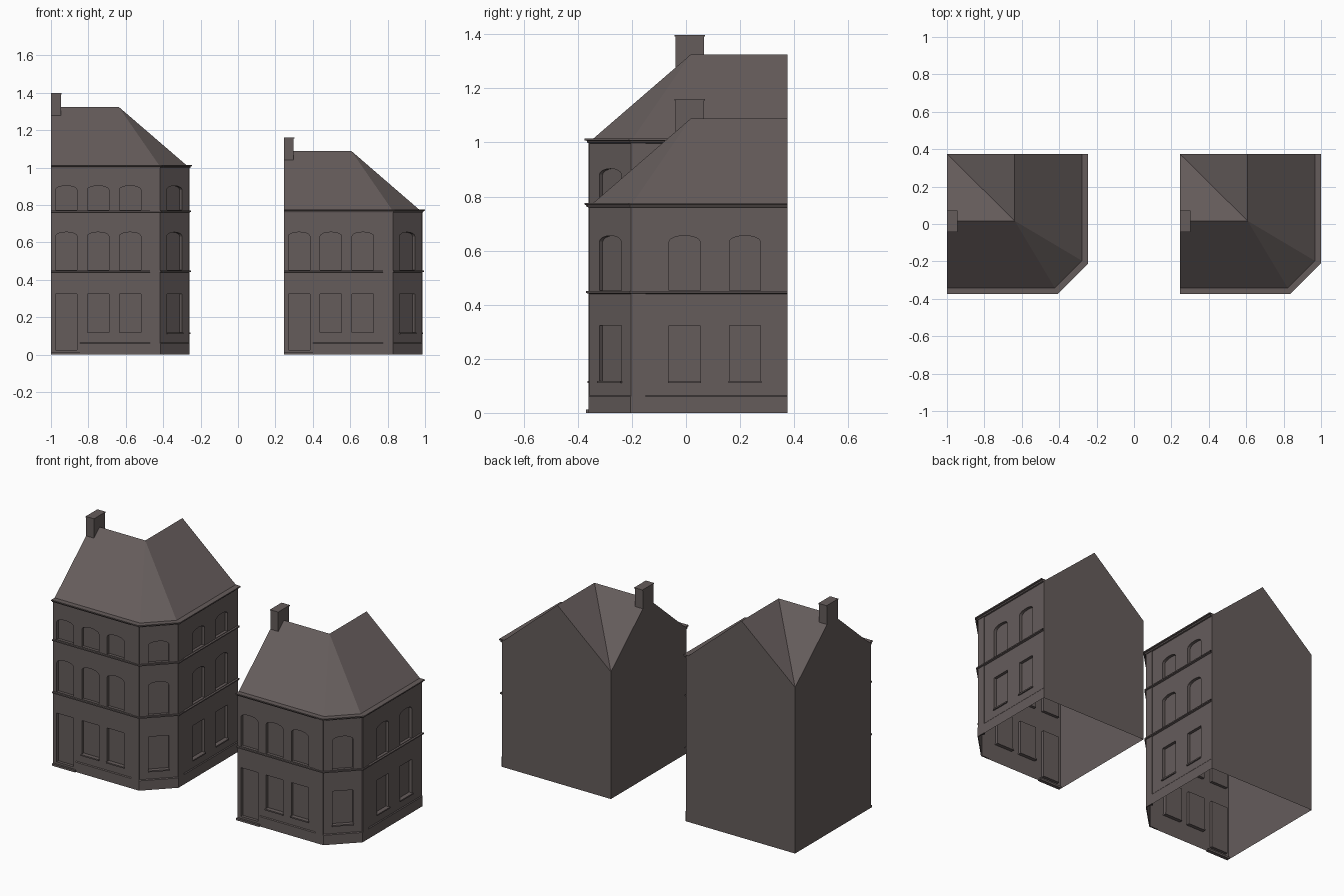
import bpy, bmesh, math
from mathutils import Vector

cube = bpy.data.objects.get("Cube")
if cube:
    bpy.data.objects.remove(cube)

FRONT, BACK = -0.357, 0.375
CHAMFER_X, SIDE_X, CHAMFER_Y = 0.583, 0.737, -0.203
MITRE = math.tan(math.pi / 8)
UP = Vector((0, 0, 1))

stone = bpy.data.materials.new("dark_stone")
stone.use_nodes = True
COLOUR = (0.13, 0.107, 0.105, 1)
stone.diffuse_color = COLOUR
stone.node_tree.nodes["Principled BSDF"].inputs["Base Color"].default_value = COLOUR


def finish(name, bm):
    mesh = bpy.data.meshes.new(name)
    bm.to_mesh(mesh)
    bm.free()
    mesh.materials.append(stone)
    ob = bpy.data.objects.new(name, mesh)
    bpy.context.collection.objects.link(ob)
    return ob


def outline(x0, d, start=0):
    """Street side of the plan, pushed outward by d."""
    return [(x0 + start, FRONT - d), (x0 + CHAMFER_X + MITRE * d, FRONT - d),
            (x0 + SIDE_X + d, CHAMFER_Y - MITRE * d), (x0 + SIDE_X + d, BACK)]


def moulding(name, x0, profile, start=0):
    """Sweep an (offset, height) profile along the street walls."""
    bm = bmesh.new()
    rows = [[bm.verts.new((x, y, z)) for x, y in outline(x0, d, start)]
            for d, z in profile]
    for low, high in zip(rows, rows[1:]):
        for i in range(len(low) - 1):
            bm.faces.new((low[i], low[i + 1], high[i + 1], high[i]))
    return finish(name, bm)


def box(name, low, high):
    bm = bmesh.new()
    bmesh.ops.create_cube(bm, size=1)
    for v in bm.verts:
        v.co = [a if c < 0 else b for c, a, b in zip(v.co, low, high)]
    return finish(name, bm)


def prism(bm, ring, offset):
    a = [bm.verts.new(p) for p in ring]
    b = [bm.verts.new(p + offset) for p in ring]
    bm.faces.new(a)
    bm.faces.new(b[::-1])
    for i in range(len(a)):
        j = (i + 1) % len(a)
        bm.faces.new((a[i], b[i], b[j], a[j]))


def opening(bm, centre, normal, width, z0, z1, rise, depth=0.018):
    """Prism for a recess, with an optional shallow arched head."""
    along = UP.cross(normal)
    h = width / 2
    pts = [(-h, z0), (h, z0)]
    if rise:
        for i in range(9):
            a = math.pi * i / 8
            pts.append((h * math.cos(a), z1 - rise + rise * math.sin(a)))
    else:
        pts += [(h, z1), (-h, z1)]
    ring = [centre + along * u + UP * z - normal * depth for u, z in pts]
    prism(bm, ring, normal * (depth + 0.03))


def house(label, x0, eave, ridge, floors):
    # Bays: wall point and outward direction
    south, east = Vector((0, -1, 0)), Vector((1, 0, 0))
    corner = Vector((1, -1, 0)).normalized()
    bays = [(Vector((x0 + x, FRONT, 0)), south) for x in (0.082, 0.252, 0.423)]
    bays.append((Vector((x0 + (CHAMFER_X + SIDE_X) / 2,
                         (FRONT + CHAMFER_Y) / 2, 0)), corner))
    bays += [(Vector((x0 + SIDE_X, y, 0)), east) for y in (-0.005, 0.218)]

    # Walls
    bm = bmesh.new()
    plan = outline(x0, 0) + [(x0, BACK)]
    prism(bm, [Vector((x, y, 0)) for x, y in plan], UP * eave)
    bmesh.ops.recalc_face_normals(bm, faces=bm.faces)
    walls = finish(label + "_walls", bm)

    # Door and window recesses, with sills on the ground floor
    bm = bmesh.new()
    sills = bmesh.new()
    for level, (z0, z1, rise) in enumerate(floors):
        for i, (centre, normal) in enumerate(bays):
            door = level == 0 and i == 0
            opening(bm, centre, normal, 0.115, 0.025 if door else z0, z1, rise)
            if level == 0 and not door:
                opening(sills, centre + normal * -0.022, normal, 0.122,
                        z0 - 0.008, z0, 0, 0)
    bmesh.ops.recalc_face_normals(bm, faces=bm.faces)
    bmesh.ops.recalc_face_normals(sills, faces=sills.faces)
    cutter = finish(label + "_cutter", bm)
    cutter.hide_render = True
    finish(label + "_window_sills", sills)
    mod = walls.modifiers.new("recesses", "BOOLEAN")
    mod.operation, mod.solver, mod.object = "DIFFERENCE", "EXACT", cutter
    bpy.context.view_layer.objects.active = walls
    bpy.ops.object.modifier_apply(modifier=mod.name)
    bpy.data.objects.remove(cutter)

    # Leave the shell open below and under the roof
    bm = bmesh.new()
    bm.from_mesh(walls.data)
    caps = [f for f in bm.faces if all(v.co.z < 0.001 for v in f.verts)
            or all(v.co.z > eave - 0.001 for v in f.verts)]
    bmesh.ops.delete(bm, geom=caps, context="FACES")
    bm.to_mesh(walls.data)
    bm.free()

    # Roof: two ridges meeting in an L, hipped corner, valley at the back
    bm = bmesh.new()
    mid_x, mid_y = x0 + 0.362, 0.017
    pts = [(x, y, eave) for x, y in outline(x0, -0.015)] + [(x0, BACK, eave)]
    pts[3] = (x0 + SIDE_X - 0.015, BACK, eave)
    pts += [(x0, mid_y, ridge), (mid_x, mid_y, ridge), (mid_x, BACK, ridge)]
    v = [bm.verts.new(p) for p in pts]
    for f in ((0, 1, 6, 5), (1, 2, 6), (2, 3, 7, 6), (5, 6, 4), (6, 7, 4),
              (4, 0, 5), (3, 4, 7)):
        bm.faces.new([v[i] for i in f])
    finish(label + "_roof", bm)

    # Cornice, string courses and plinth
    moulding(label + "_cornice", x0,
             [(0, eave - 0.018), (0.008, eave - 0.016), (0.010, eave - 0.009),
              (0.018, eave - 0.007), (0.018, eave), (-0.015, eave)])
    for i, floor in enumerate(floors[1:]):
        z = floor[0] - 0.003
        moulding(f"{label}_string_course_{i + 1}", x0,
                 [(0, z - 0.010), (0.012, z - 0.007), (0.012, z), (0, z)])
    moulding(label + "_plinth", x0, [(0.004, 0), (0.004, 0.06), (0, 0.065)], 0.155)

    # Pilasters either side of the cut corner
    box(label + "_front_pilaster", (x0 + 0.53, FRONT - 0.004, 0),
        (x0 + CHAMFER_X, FRONT + 0.004, eave - 0.01))
    box(label + "_side_pilaster", (x0 + SIDE_X - 0.004, CHAMFER_Y, 0),
        (x0 + SIDE_X + 0.004, CHAMFER_Y + 0.053, eave - 0.01))

    # Doorstep
    box(label + "_doorstep", (x0, FRONT - 0.012, 0), (x0 + 0.157, FRONT + 0.01, 0.012))

    # Chimney with a thin cap
    top = ridge + 0.073
    box(label + "_chimney", (x0, -0.038, ridge - 0.055), (x0 + 0.053, 0.067, top - 0.006))
    box(label + "_chimney_cap", (x0, -0.042, top - 0.006), (x0 + 0.056, 0.071, top))


GROUND, FIRST, SECOND = (0.118, 0.323, 0), (0.453, 0.655, 0.022), (0.773, 0.903, 0.022)
house("tall_house", -1.0, 1.015, 1.325, [GROUND, FIRST, SECOND])
house("short_house", 0.245, 0.777, 1.088, [GROUND, FIRST])
